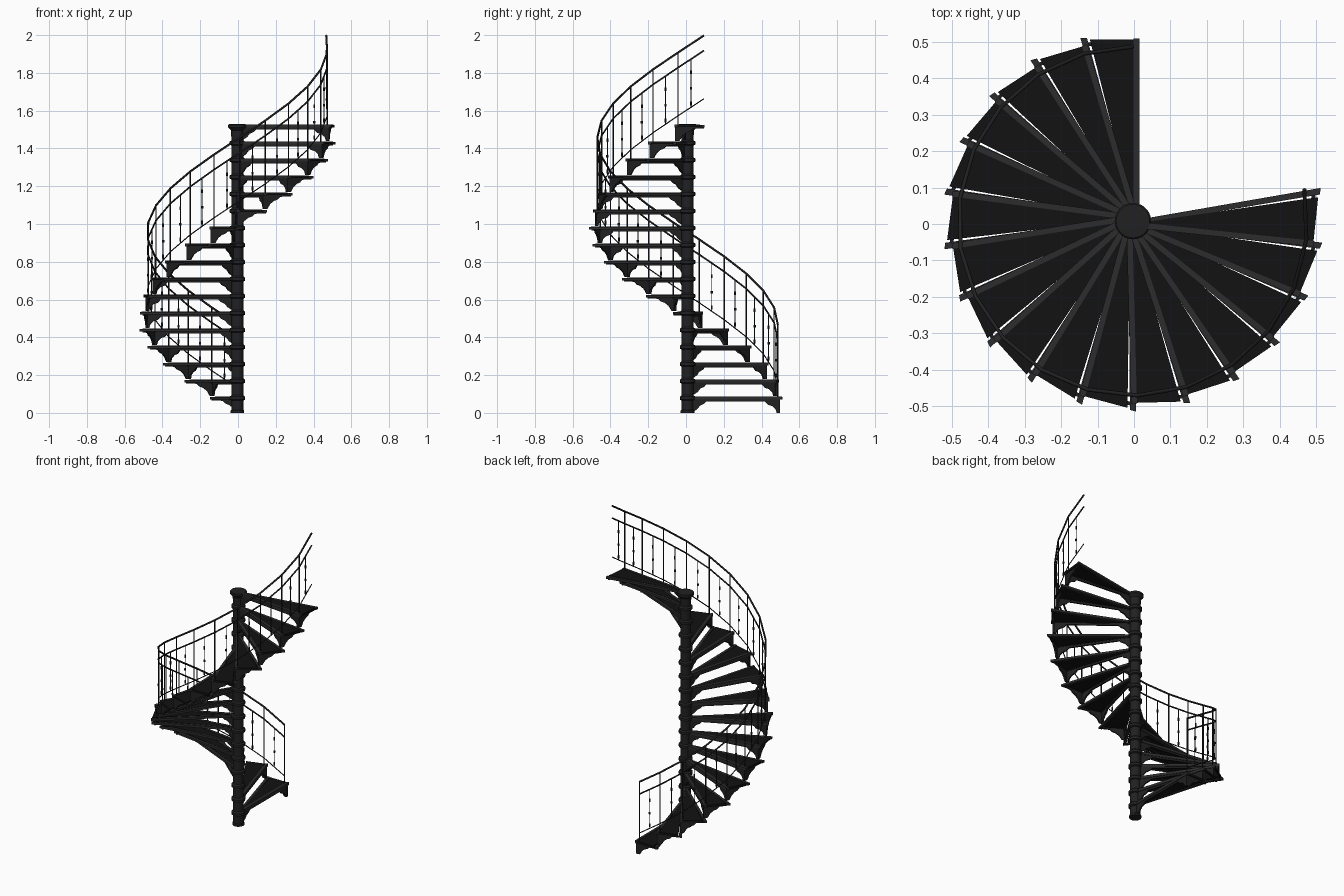
import bpy, bmesh, math
from mathutils import Matrix, Vector

if "Cube" in bpy.data.objects:
    bpy.data.objects.remove(bpy.data.objects["Cube"])

CX, CY = -0.003, 0.008          # post centre
N, RISE, TURN = 17, 0.09, math.radians(16.5)
Z0, RAIL_R = 0.086, 0.478


def material(name, v):
    m = bpy.data.materials.new(name)
    m.diffuse_color = (v, v, v, 1)
    m.use_nodes = True
    m.node_tree.nodes["Principled BSDF"].inputs["Base Color"].default_value = m.diffuse_color
    return m


IRON = material("iron", 0.015)
PLATE = material("dark_plate", 0.006)
EDGE = material("edge_iron", 0.025)


def finish(bm, name, mat, smooth=False):
    bmesh.ops.recalc_face_normals(bm, faces=bm.faces)
    me = bpy.data.meshes.new(name)
    bm.to_mesh(me)
    bm.free()
    ob = bpy.data.objects.new(name, me)
    bpy.context.collection.objects.link(ob)
    me.materials.append(mat)
    if smooth:
        bpy.ops.object.select_all(action='DESELECT')
        ob.select_set(True)
        bpy.context.view_layer.objects.active = ob
        bpy.ops.object.shade_smooth_by_angle(angle=math.radians(35))
    return ob


def prism(bm, pts, depth, mtx):
    """Extrude a polygon of 3D points along depth, placed by mtx."""
    lo = [bm.verts.new(mtx @ Vector(p)) for p in pts]
    hi = [bm.verts.new(mtx @ (Vector(p) + Vector(depth))) for p in pts]
    bm.faces.new(lo)
    bm.faces.new(hi)
    for k in range(len(pts)):
        j = (k + 1) % len(pts)
        bm.faces.new((lo[k], lo[j], hi[j], hi[k]))


def step_matrix(i):
    return (Matrix.Translation((CX, CY, Z0 + RISE * i))
            @ Matrix.Rotation(math.pi / 2 + TURN * i, 4, 'Z'))


def rail_point(t, dz=0.0):
    """Point on the faceted rail line; t counts steps."""
    a, f = math.floor(t), t - math.floor(t)
    p = [Vector((CX + RAIL_R * math.cos(math.pi / 2 + TURN * k),
                 CY + RAIL_R * math.sin(math.pi / 2 + TURN * k),
                 0.468 + RISE * k + dz)) for k in (a, a + 1)]
    return p[0].lerp(p[1], f)


def rod(bm, x, y, za, zb, r, seg=8):
    bmesh.ops.create_cone(bm, cap_ends=True, segments=seg, radius1=r, radius2=r, depth=zb - za,
                          matrix=Matrix.Translation((x, y, (za + zb) / 2)))


# centre post: one lathed profile with a collar at every step
prof = [(0, 0), (0.036, 0), (0.036, 0.012), (0.032, 0.016)]
for i in range(N - 1):
    z = Z0 + RISE * i
    prof += [(0.032, z - 0.02), (0.041, z - 0.016), (0.041, z), (0.036, z + 0.004), (0.032, z + 0.008)]
zt = Z0 + RISE * (N - 1)
prof += [(0.034, zt - 0.03), (0.05, zt - 0.014), (0.05, zt - 0.002), (0.046, zt + 0.002), (0, zt + 0.004)]
bm = bmesh.new()
vs = [bm.verts.new((CX + r, CY, z)) for r, z in prof]
es = [bm.edges.new(p) for p in zip(vs, vs[1:])]
bmesh.ops.spin(bm, geom=vs + es, cent=(CX, CY, 0), axis=(0, 0, 1), angle=2 * math.pi, steps=28)
bmesh.ops.remove_doubles(bm, verts=bm.verts, dist=1e-5)
finish(bm, "centre_post", IRON, True)

# treads: plate, nosing at the front edge, bar at the back edge
plates, edges, risers, brackets = (bmesh.new() for _ in range(4))
ARCH = [(0.03, -0.014), (0.49, -0.014), (0.49, -RISE + 0.004), (0.472, -RISE + 0.004),
        (0.466, -0.066), (0.448, -0.05), (0.425, -0.043), (0.41, -0.026), (0.1, -0.026),
        (0.088, -0.038), (0.066, -0.048), (0.052, -0.066), (0.03, -0.08)]
SIDE = [(-0.016, -0.012), (0.138, -0.012), (0.138, -0.02), (0.08, -0.022), (0.066, -0.036),
        (0.044, -0.044), (0.024, -0.06), (0.008, -RISE + 0.004), (-0.016, -RISE + 0.004)]
for i in range(N):
    m = step_matrix(i)
    prism(plates, [(0.03, -0.004, -0.013), (0.498, -0.004, -0.013),
                   (0.498, 0.118, -0.013), (0.03, 0.0, -0.013)], (0, 0, 0.013), m)
    prism(edges, [(0.03, -0.018, -0.015), (0.5, -0.018, -0.015),
                  (0.5, -0.002, -0.015), (0.03, -0.002, -0.015)], (0, 0, 0.017), m)
    prism(edges, [(0.03, -0.005, -0.015), (0.502, 0.126, -0.015),
                  (0.502, 0.144, -0.015), (0.03, 0.01, -0.015)], (0, 0, 0.014), m)
    # arched riser under the front edge
    prism(risers, [(r, -0.014, z) for r, z in ARCH], (0, 0.01, 0), m)
    # curved bracket under the outer edge
    prism(brackets, [(0.48, y, z) for y, z in SIDE], (0.01, 0, 0), m)
finish(plates, "tread_plates", PLATE)
finish(edges, "tread_edge_bars", EDGE)
finish(risers, "arched_risers", IRON)
finish(brackets, "outer_brackets", IRON)

# balusters: tall one per step, short one between
tall, short = bmesh.new(), bmesh.new()
for i in range(N):
    p = rail_point(i)
    rod(tall, p.x, p.y, Z0 + RISE * i - 0.02, p.z, 0.0035)
    q = rail_point(i + 0.5)
    rod(short, q.x, q.y, q.z - 0.335, q.z - 0.08, 0.0025)
    for dz, r, h in ((-0.15, 0.005, 0.02), (-0.235, 0.006, 0.012), (-0.315, 0.005, 0.02)):
        rod(short, q.x, q.y, q.z + dz - h / 2, q.z + dz + h / 2, r)
finish(tall, "tall_balusters", IRON, True)
finish(short, "short_balusters", IRON, True)

# three helical rails, straight between tall balusters
for name, dz, r in (("handrail", 0, 0.0055), ("middle_rail", -0.08, 0.0045), ("lower_rail", -0.335, 0.003)):
    cu = bpy.data.curves.new(name, 'CURVE')
    cu.dimensions = '3D'
    cu.bevel_depth, cu.bevel_resolution, cu.use_fill_caps = r, 2, True
    sp = cu.splines.new('POLY')
    sp.points.add(N)
    for k in range(N + 1):
        sp.points[k].co = (*rail_point(k, dz), 1)
    cu.materials.append(IRON)
    bpy.context.collection.objects.link(bpy.data.objects.new(name, cu))
